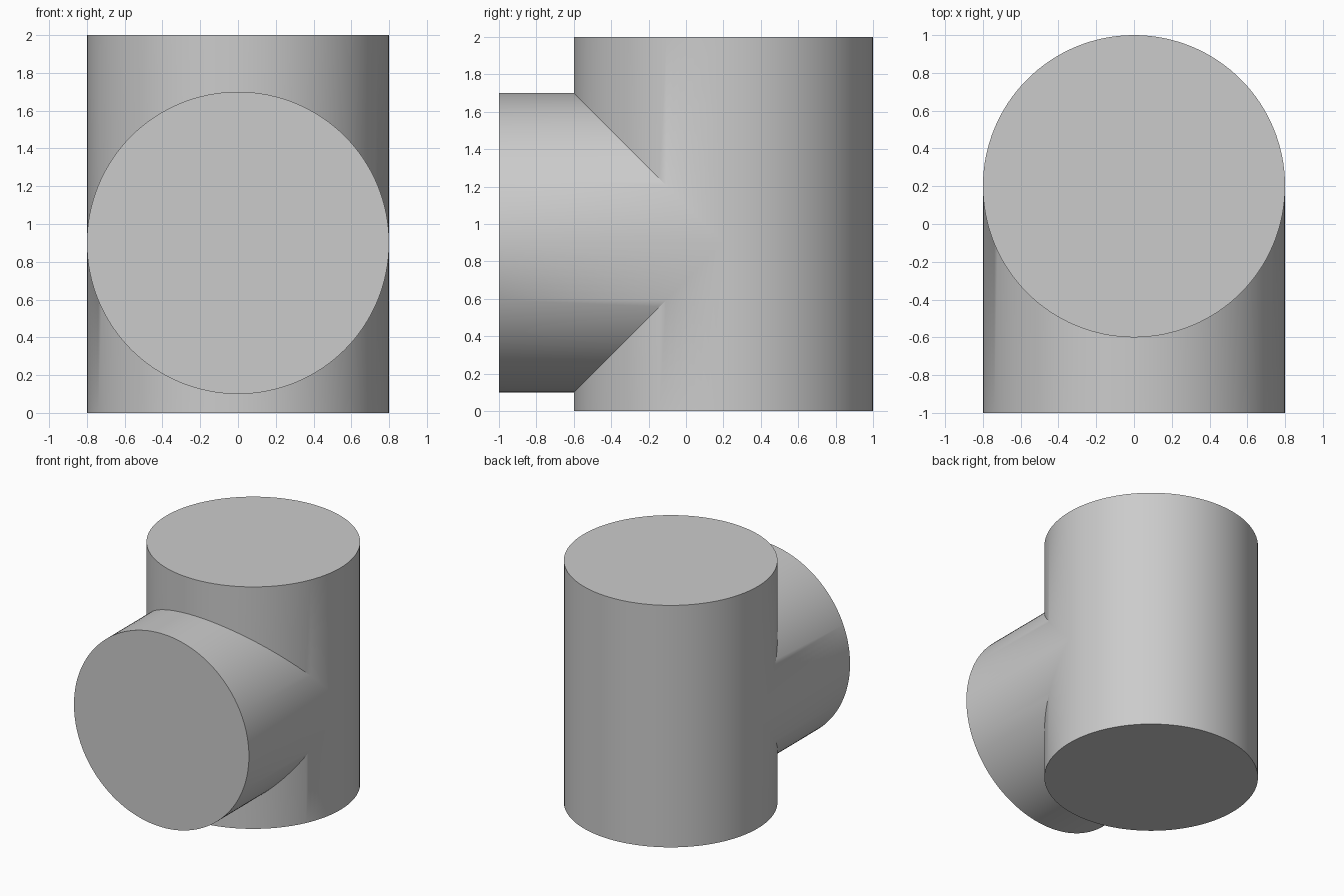
import bpy, bmesh
from math import sin, cos, pi, radians

if "Cube" in bpy.data.objects:
    bpy.data.objects.remove(bpy.data.objects["Cube"])

R, HALF = 0.8, 64          # shared radius, segments per half circle
AXIS_Y, AXIS_Z = 0.2, 0.9  # upright axis position, branch axis height
HEIGHT, FRONT = 2.0, -1.0

bm = bmesh.new()
angles = [pi * i / HALF for i in range(HALF + 1)]


def ring(fn, angs):
    return [bm.verts.new(fn(a)) for a in angs]


def strip(a, b):
    for i in range(len(a) - 1):
        bm.faces.new((a[i], a[i + 1], b[i + 1], b[i]))


# Mitred seam where the equal cylinders meet: upper and lower halves
# share their end points on both sides
seam_up = ring(lambda a: (R * cos(a), AXIS_Y - R * sin(a), AXIS_Z + R * sin(a)), angles)
seam_low = ([seam_up[0]]
            + ring(lambda a: (R * cos(a), AXIS_Y - R * sin(a), AXIS_Z - R * sin(a)), angles[1:-1])
            + [seam_up[-1]])

# Upright cylinder: front half above and below the seam
full = [2 * pi * i / (2 * HALF) for i in range(2 * HALF)]
top = ring(lambda a: (R * cos(a), AXIS_Y - R * sin(a), HEIGHT), full)
base = ring(lambda a: (R * cos(a), AXIS_Y - R * sin(a), 0), full)
strip(top[:HALF + 1], seam_up)
strip(seam_low, base[:HALF + 1])

# Upright cylinder: back half, its first and last faces take in the seam ends
back_top, back_base = top[HALF:] + top[:1], base[HALF:] + base[:1]
for i in range(HALF):
    loop = [back_top[i], back_top[i + 1], back_base[i + 1], back_base[i]]
    if i == 0:
        loop.append(seam_up[-1])
    if i == HALF - 1:
        loop.insert(2, seam_up[0])
    bm.faces.new(loop)
bm.faces.new(top)
bm.faces.new(base)

# Horizontal branch running forward from the seam
end = ring(lambda a: (R * cos(a), FRONT, AXIS_Z + R * sin(a)), full)
strip(seam_up, end[:HALF + 1])
strip(seam_low[::-1], end[HALF:] + end[:1])
bm.faces.new(end)

bmesh.ops.recalc_face_normals(bm, faces=bm.faces[:])
mesh = bpy.data.meshes.new("tee_joint")
bm.to_mesh(mesh)
bm.free()
tee = bpy.data.objects.new("tee_joint", mesh)
bpy.context.collection.objects.link(tee)
bpy.context.view_layer.objects.active = tee
tee.select_set(True)
bpy.ops.object.shade_smooth_by_angle(angle=radians(30))
